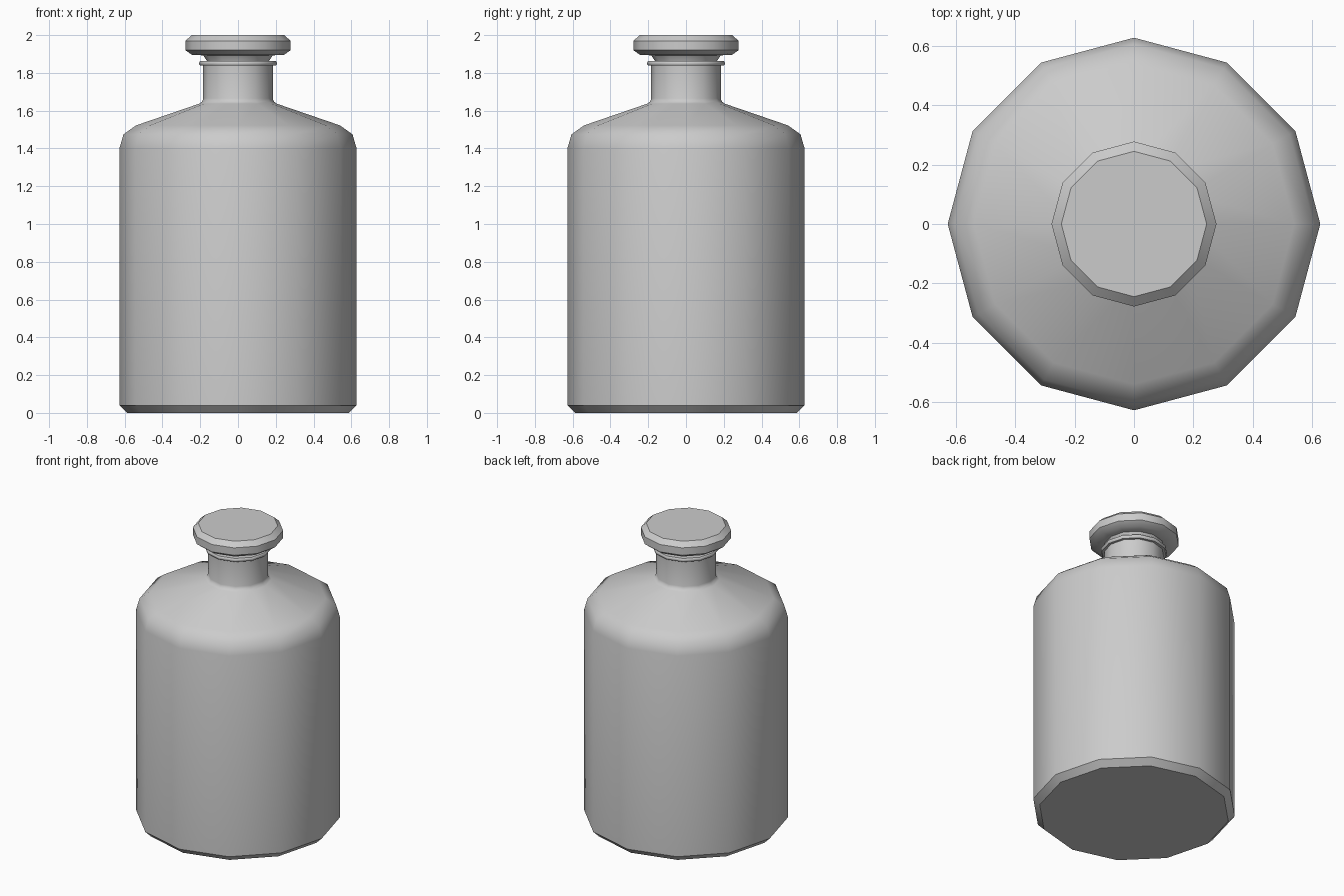
import bpy, bmesh, math

if "Cube" in bpy.data.objects:
    bpy.data.objects.remove(bpy.data.objects["Cube"])

SIDES = 12


def lathe(name, profile, angle):
    """Revolve an (r, z) profile about z; zero-radius ends close to a flat cap."""
    bm = bmesh.new()
    rings = []
    for r, z in profile:
        rings.append([bm.verts.new((r * math.cos(2 * math.pi * i / SIDES),
                                    r * math.sin(2 * math.pi * i / SIDES), z))
                      for i in range(SIDES)])
    for a, b in zip(rings, rings[1:]):
        for i in range(SIDES):
            j = (i + 1) % SIDES
            bm.faces.new((a[i], a[j], b[j], b[i]))
    bm.faces.new(rings[0][::-1])
    bm.faces.new(rings[-1])
    bmesh.ops.recalc_face_normals(bm, faces=bm.faces)
    mesh = bpy.data.meshes.new(name)
    bm.to_mesh(mesh)
    bm.free()
    obj = bpy.data.objects.new(name, mesh)
    bpy.context.collection.objects.link(obj)
    bpy.ops.object.select_all(action='DESELECT')
    obj.select_set(True)
    bpy.context.view_layer.objects.active = obj
    bpy.ops.object.shade_smooth_by_angle(angle=math.radians(angle))
    return obj


# Bottle: chamfered foot, straight body, rounded shoulder, neck, lip and short bore
lathe("bottle", [
    (0.588, 0.0), (0.628, 0.04), (0.628, 1.40), (0.606, 1.475), (0.54, 1.522),
    (0.205, 1.637), (0.190, 1.648), (0.184, 1.665), (0.184, 1.838),
    (0.200, 1.838), (0.206, 1.845), (0.206, 1.855), (0.200, 1.862),
    (0.165, 1.862), (0.150, 1.78)], 40)

# Stopper: tapered plug seated in the neck, with a chamfered disc on top
lathe("stopper", [
    (0.145, 1.78), (0.163, 1.862), (0.184, 1.893), (0.243, 1.895),
    (0.278, 1.92), (0.278, 1.97), (0.245, 2.0)], 35)
